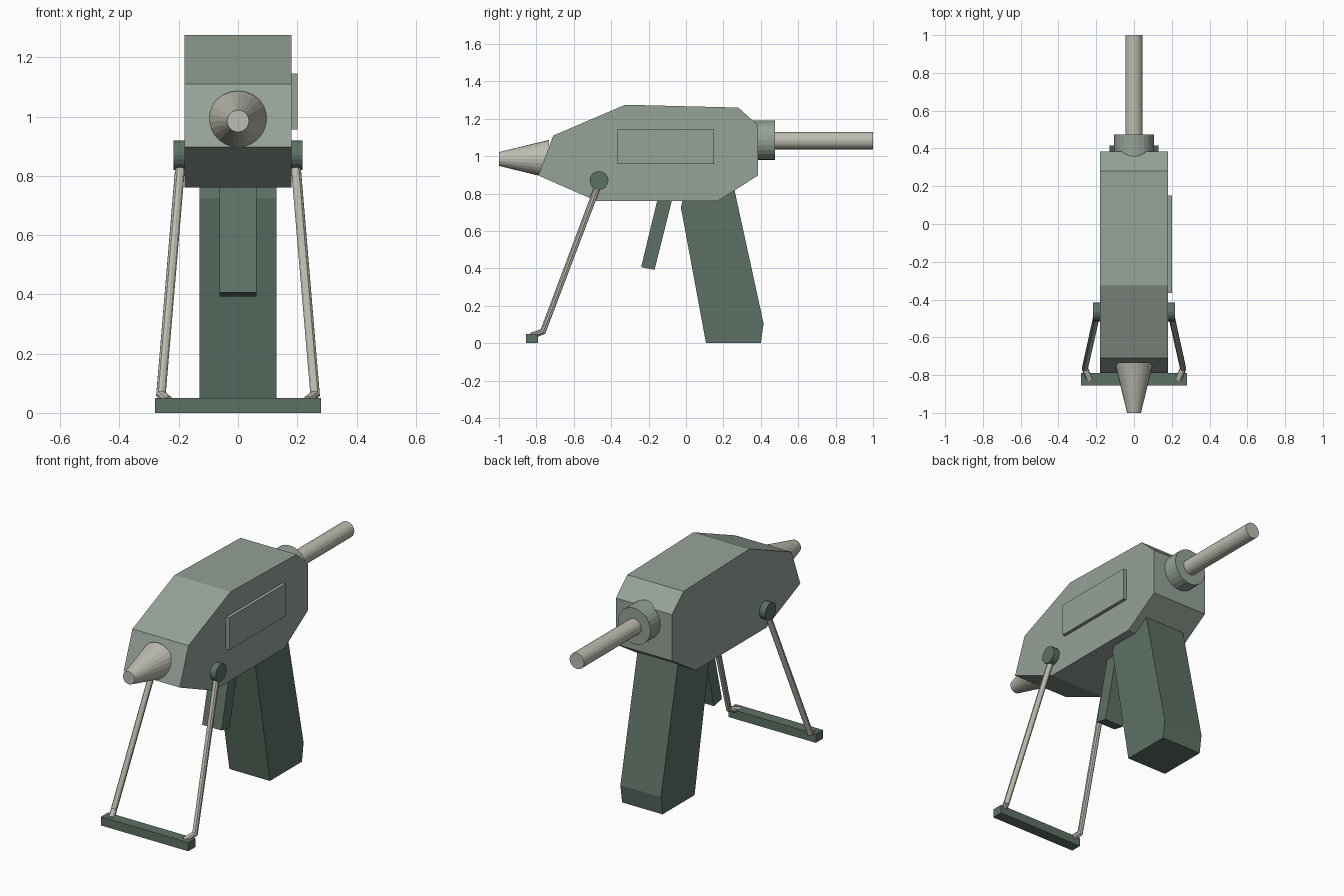
import bpy, bmesh
from mathutils import Vector

if "Cube" in bpy.data.objects:
    bpy.data.objects.remove(bpy.data.objects["Cube"])


def material(name, rgb):
    m = bpy.data.materials.new(name)
    m.diffuse_color = (*rgb, 1)
    m.use_nodes = True
    m.node_tree.nodes["Principled BSDF"].inputs["Base Color"].default_value = m.diffuse_color
    return m


SHELL = material("shell", (0.30, 0.36, 0.31))
DARK = material("dark_green", (0.11, 0.165, 0.13))
METAL = material("metal", (0.52, 0.51, 0.44))


def link(name, data, mat):
    ob = bpy.data.objects.new(name, data)
    bpy.context.collection.objects.link(ob)
    data.materials.append(mat)
    return ob


def from_bmesh(name, bm, mat):
    bmesh.ops.recalc_face_normals(bm, faces=bm.faces)
    me = bpy.data.meshes.new(name)
    bm.to_mesh(me)
    bm.free()
    return link(name, me, mat)


def slab(name, profile, x0, x1, mat):
    """Side profile of (y, z) points extruded from x0 to x1."""
    bm = bmesh.new()
    face = bm.faces.new([bm.verts.new((x0, y, z)) for y, z in profile])
    ext = bmesh.ops.extrude_face_region(bm, geom=[face])
    verts = [v for v in ext["geom"] if isinstance(v, bmesh.types.BMVert)]
    bmesh.ops.translate(bm, verts=verts, vec=(x1 - x0, 0, 0))
    return from_bmesh(name, bm, mat)


def rect(y0, y1, z0, z1):
    return [(y0, z0), (y1, z0), (y1, z1), (y0, z1)]


def rod(name, a, b, r1, r2, sides, mat):
    """Cylinder or cone from point a to point b."""
    a, b = Vector(a), Vector(b)
    bm = bmesh.new()
    bmesh.ops.create_cone(bm, cap_ends=True, segments=sides, radius1=r1,
                          radius2=r2, depth=(b - a).length)
    ob = from_bmesh(name, bm, mat)
    ob.location = (a + b) / 2
    ob.rotation_euler = (b - a).to_track_quat('Z', 'Y').to_euler()
    return ob


def tube(name, points, radius, mat):
    cu = bpy.data.curves.new(name, 'CURVE')
    cu.dimensions = '3D'
    cu.bevel_depth = radius
    cu.bevel_resolution = 3
    cu.use_fill_caps = True
    sp = cu.splines.new('POLY')
    sp.points.add(len(points) - 1)
    for p, co in zip(sp.points, points):
        p.co = (*co, 1)
    sp.use_smooth = False
    return link(name, cu, mat)


# Main housing and side panel
slab("body", [(-0.71, 1.11), (-0.325, 1.275), (0.28, 1.26), (0.385, 1.165),
              (0.385, 0.897), (0.17, 0.76), (-0.478, 0.76), (-0.79, 0.897)],
     -0.18, 0.18, SHELL)
slab("side_panel", rect(-0.365, 0.15, 0.957, 1.145), 0.17, 0.2, SHELL)

# Nozzle, rear collar and rear rod
rod("nozzle", (0, -0.733, 0.985), (0, -1, 0.985), 0.102, 0.037, 24, METAL)
rod("rear_collar", (0, 0.34, 1.085), (0, 0.475, 1.085), 0.105, 0.105, 24, SHELL)
rod("rear_rod", (0, 0.40, 1.083), (0, 1, 1.083), 0.046, 0.046, 20, METAL)

# Grip and trigger
slab("grip", [(-0.027, 0.725), (0.107, 0), (0.40, 0), (0.415, 0.105),
              (0.257, 0.83), (-0.005, 0.83)], -0.13, 0.13, DARK)
slab("trigger", [(-0.24, 0.407), (-0.168, 0.392), (-0.066, 0.80),
                 (-0.145, 0.80)], -0.062, 0.062, DARK)

# Folding stand: pivots, bent legs and foot bar
for side, s in (("left", -1), ("right", 1)):
    rod(f"{side}_pivot", (s * 0.16, -0.465, 0.87), (s * 0.218, -0.465, 0.87),
        0.05, 0.05, 20, DARK)
    tube(f"{side}_leg", [(s * 0.192, -0.46, 0.87), (s * 0.26, -0.765, 0.062),
                         (s * 0.235, -0.825, 0.04)], 0.017, METAL)
slab("foot_bar", rect(-0.855, -0.79, 0, 0.05), -0.28, 0.28, DARK)
